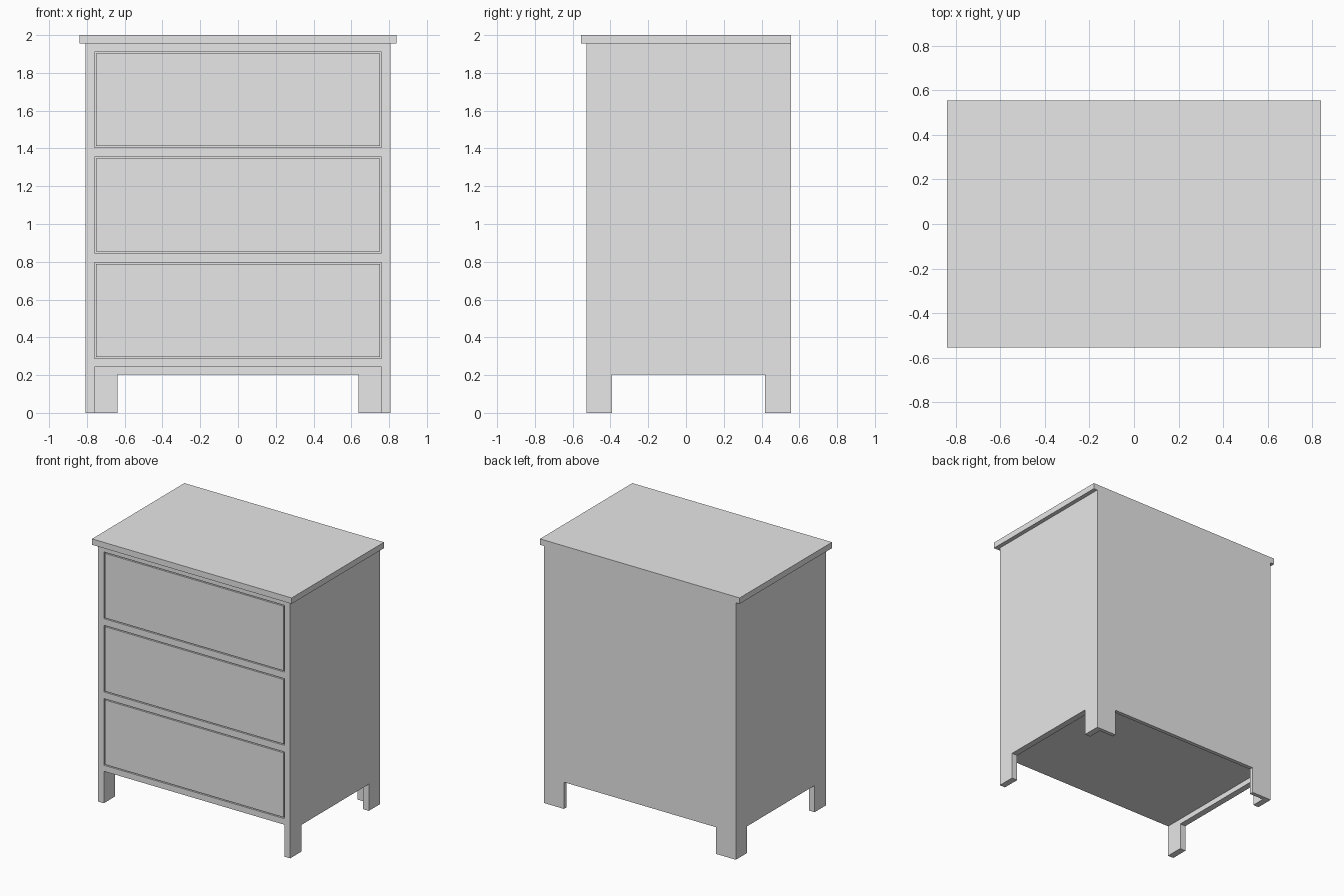
import bpy
from mathutils import Vector

if "Cube" in bpy.data.objects:
    bpy.data.objects.remove(bpy.data.objects["Cube"], do_unlink=True)

# Single painted finish
grey = bpy.data.materials.new("plain_grey")
grey.use_nodes = True
grey.diffuse_color = (0.8, 0.8, 0.8, 1)
grey.node_tree.nodes["Principled BSDF"].inputs["Base Color"].default_value = (0.8, 0.8, 0.8, 1)


def box(name, low, high):
    """Box between two opposite corners."""
    low, high = Vector(low), Vector(high)
    bpy.ops.mesh.primitive_cube_add(size=1)
    ob = bpy.context.object
    ob.name = name
    size, centre = high - low, (low + high) / 2
    for v in ob.data.vertices:
        v.co = centre + Vector(a * b for a, b in zip(v.co, size))
    ob.data.materials.append(grey)
    return ob


def carve(target, low, high):
    """Cut a box-shaped hollow out of the target."""
    cutter = box("cutter", low, high)
    cutter.hide_render = True
    mod = target.modifiers.new("carve", "BOOLEAN")
    mod.operation = "DIFFERENCE"
    mod.solver = "EXACT"
    mod.object = cutter
    bpy.context.view_layer.objects.active = target
    bpy.ops.object.modifier_apply(modifier=mod.name)
    bpy.data.objects.remove(cutter, do_unlink=True)


half_w, front, back, body_top = 0.808, -0.527, 0.555, 1.955
inner_w, floor, arch = 0.76, 0.243, 0.203
groove, gap = 0.02, 0.008

# Carcass, hollow underneath and open at the front between the side legs
carcass = box("carcass", (-half_w, front, 0), (half_w, back, body_top))
carve(carcass, (-inner_w, front - 0.1, -0.1), (inner_w, back - 0.03, floor))

# Arches that leave feet along the sides and the back
carve(carcass, (-1, -0.392, -0.1), (1, 0.419, arch))
carve(carcass, (-0.639, 0.3, -0.1), (0.639, 0.7, arch))

# Three drawers, flush with the frame and ringed by a narrow groove
for i, name in enumerate(("bottom", "middle", "top")):
    z = 0.289 + i * 0.5575
    top = z + 0.507
    carve(carcass, (-inner_w, front - 0.1, z), (inner_w, front + groove, top))
    box(name + "_drawer_front", (gap - inner_w, front, z + gap),
        (inner_w - gap, front + groove, top - gap))

# Overhanging top, flush at the back
box("top_board", (-0.84, -0.555, body_top), (0.84, back, 2))
